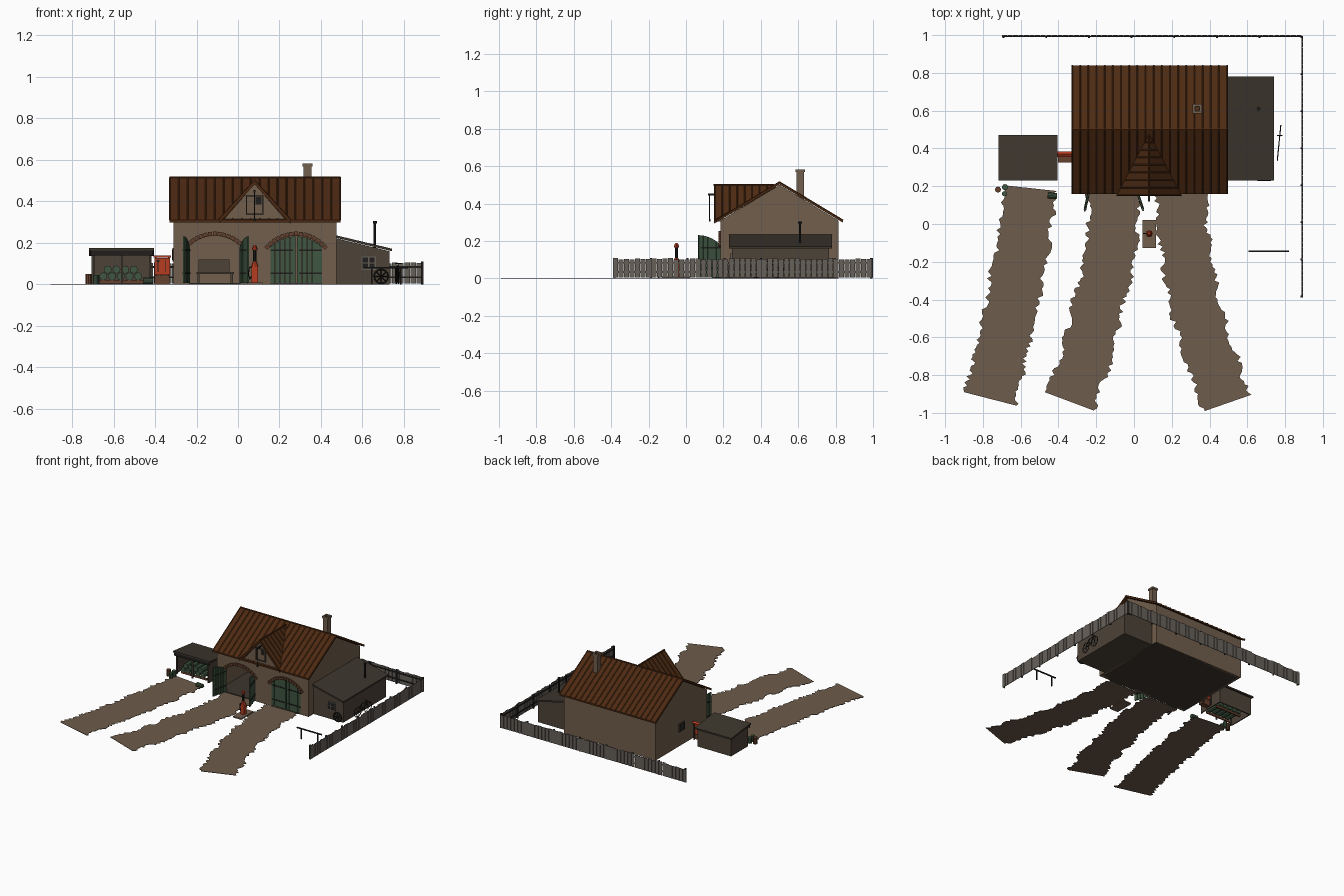
import bpy, bmesh, math, random
from mathutils import Vector, Matrix

if "Cube" in bpy.data.objects:
    bpy.data.objects.remove(bpy.data.objects["Cube"])
random.seed(4)

def mat(name, r, g, b):
    m = bpy.data.materials.new(name)
    m.diffuse_color = (r, g, b, 1)
    m.use_nodes = True
    m.node_tree.nodes["Principled BSDF"].inputs["Base Color"].default_value = m.diffuse_color
    return m

PLASTER = mat("plaster", .165, .112, .074)
DIRT = mat("dirt", .155, .107, .069)
TILE = mat("roof_tile", .075, .023, .006)
FELT = mat("dark_felt", .046, .037, .026)
WOOD = mat("weathered_wood", .075, .056, .040)
GREEN = mat("green_paint", .050, .092, .052)
RED = mat("red_paint", .46, .045, .015)
GREY = mat("grey_planks", .135, .118, .102)
IRON = mat("black_iron", .014, .013, .012)
BRICK = mat("brick", .13, .052, .027)

def box(bm, x0, x1, y0, y1, z0, z1, m=Matrix()):
    s = Matrix.Diagonal((x1 - x0, y1 - y0, z1 - z0, 1))
    c = Matrix.Translation(((x0 + x1) / 2, (y0 + y1) / 2, (z0 + z1) / 2))
    bmesh.ops.create_cube(bm, size=1, matrix=m @ c @ s)

def prism(bm, pts, axis, a, b, m=Matrix()):
    """Extrude a 2D outline along an axis from a to b."""
    place = {'x': lambda p, t: (t, p[0], p[1]), 'y': lambda p, t: (p[0], t, p[1]),
             'z': lambda p, t: (p[0], p[1], t)}[axis]
    lo = [bm.verts.new(m @ Vector(place(p, a))) for p in pts]
    hi = [bm.verts.new(m @ Vector(place(p, b))) for p in pts]
    bm.faces.new(lo)
    bm.faces.new(hi[::-1])
    for i in range(len(pts)):
        j = (i + 1) % len(pts)
        bm.faces.new((lo[i], hi[i], hi[j], lo[j]))

def rod(bm, p, q, r, seg=6, r2=None):
    p, q = Vector(p), Vector(q)
    d = q - p
    m = Matrix.Translation((p + q) / 2) @ d.to_track_quat('Z', 'Y').to_matrix().to_4x4()
    bmesh.ops.create_cone(bm, cap_ends=True, segments=seg, radius1=r,
                          radius2=r if r2 is None else r2, depth=d.length, matrix=m)

def wheel(bm, c, r, t, u, seg=14, spokes=6):
    """Spoked wheel in the plane of horizontal direction u and z."""
    c, u, z = Vector(c), Vector(u).normalized(), Vector((0, 0, 1))
    at = lambda a: c + (u * math.cos(a) + z * math.sin(a)) * r
    for i in range(seg):
        rod(bm, at(math.tau * i / seg), at(math.tau * (i + 1) / seg), t, 5)
    for i in range(spokes):
        rod(bm, c, at(math.tau * i / spokes), t * .6, 4)

def part(name, material, build):
    bm = bmesh.new()
    build(bm)
    bmesh.ops.recalc_face_normals(bm, faces=bm.faces)
    me = bpy.data.meshes.new(name)
    bm.to_mesh(me)
    bm.free()
    me.materials.append(material)
    ob = bpy.data.objects.new(name, me)
    bpy.context.collection.objects.link(ob)
    return ob

def boxes(name, material, *dims):
    part(name, material, lambda bm: [box(bm, *d) for d in dims])

def prisms(name, material, *args):
    part(name, material, lambda bm: [prism(bm, *a) for a in args])

# --- main building ---
HW, RISE, SPRING = .124, .052, .182
RAD = (HW * HW + RISE * RISE) / (2 * RISE)
ANG = math.asin(HW / RAD)
def arc_z(dx):
    return SPRING + RISE - RAD + math.sqrt(RAD * RAD - dx * dx)
def arch(c, n=10):
    xs = [-HW + 2 * HW * i / n for i in range(n + 1)]
    return [(c - HW, 0)] + [(c + x, arc_z(x)) for x in xs] + [(c + HW, 0)]
A1, A2 = -.112, .28

prisms("front_wall", PLASTER, ([(-.31, 0)] + arch(A1) + arch(A2) + [(.475, 0), (.475, .31), (-.31, .31)], 'y', .185, .205))
gable = [(.185, 0), (.815, 0), (.815, .31), (.5, .5), (.185, .31)]
prisms("gable_walls", PLASTER, (gable, 'x', -.31, -.295), (gable, 'x', .46, .475))
boxes("back_wall", PLASTER, (-.31, .475, .8, .815, 0, .31))
boxes("floor", FELT, (-.31, .475, .185, .815, 0, .006))
prisms("main_roof", TILE, ([(.16, .31), (.5, .515), (.84, .31), (.84, .298), (.5, .502), (.16, .298)], 'x', -.33, .495))

def roof_ribs(bm):
    for i in range(20):
        x = -.328 + i * .821 / 19
        for y in (.16, .84):
            rod(bm, (x, y, .31), (x, .5, .515), .004, 5)
    rod(bm, (-.33, .5, .514), (.495, .5, .514), .006, 6)
part("roof_ribs", TILE, roof_ribs)

def chimney(bm):
    for x0, x1, y0, y1 in ((.315, .355, .59, .60), (.315, .355, .62, .63), (.315, .325, .6, .62), (.345, .355, .6, .62)):
        box(bm, x0, x1, y0, y1, .42, .57)
    for x0, x1, y0, y1 in ((.31, .36, .585, .597), (.31, .36, .623, .635), (.31, .322, .597, .623), (.348, .36, .597, .623)):
        box(bm, x0, x1, y0, y1, .568, .583)
part("chimney", PLASTER, chimney)

# --- dormer with hoist ---
def dormer_roof(bm):
    for s in (-1, 1):
        top = [bm.verts.new(v) for v in ((.08, .15, .5), (.08 + s * .172, .15, .312), (.08, .478, .5))]
        low = [bm.verts.new(v.co - Vector((0, 0, .018))) for v in top]
        bm.faces.new(top)
        bm.faces.new(low)
        for i in range(3):
            j = (i + 1) % 3
            bm.faces.new((top[i], top[j], low[j], low[i]))
        for k in range(0, 8):  # tile ribs
            y = .153 + k * .04
            t = 1 - (y - .15) / .328
            rod(bm, (.08, y, .5), (.08 + s * .172 * t, y, .5 - .188 * t), .004, 5)
    rod(bm, (.08, .148, .5), (.08, .47, .5), .006)
part("dormer_roof", TILE, dormer_roof)
prisms("dormer_gable", PLASTER, ([(-.075, .305), (.235, .305), (.08, .484)], 'y', .168, .2))
boxes("dormer_hatch_frame", WOOD, (.038, .044, .16, .168, .335, .43), (.116, .122, .16, .168, .335, .43),
      (.038, .122, .16, .168, .335, .341), (.038, .122, .16, .168, .424, .43))
boxes("dormer_hatch", IRON, (.084, .114, .163, .168, .385, .422))
def hoist(bm):
    box(bm, .075, .085, .118, .2, .444, .454)
    rod(bm, (.08, .126, .445), (.08, .126, .31), .002)
    box(bm, .074, .086, .122, .13, .305, .318)
part("hoist", IRON, hoist)

# --- arches and doors ---
def voussoirs(bm):
    for c in (A1, A2):
        for i in range(15):
            a = -ANG * 1.08 + 2.16 * ANG * i / 14
            m = Matrix.Translation((c, .182, SPRING + RISE - RAD)) @ Matrix.Rotation(a, 4, 'Y')
            box(bm, -.0095, .0095, -.008, .01, RAD, RAD + .02, m)
part("arch_bricks", BRICK, voussoirs)

def leaf(bm, straps, m, side):
    """Door leaf hinged at the local origin, x running to its free edge."""
    n, w = 5, HW - .002
    for i in range(n):
        a, b = w * i / n, w * (i + 1) / n - .002
        prism(bm, [(a, .006), (b, .006), (b, arc_z(HW - b) - .003), (a, arc_z(HW - a) - .003)], 'y', -.005 + .001 * (i % 2), .004, m)
    for z in (.05, .16):
        box(straps, 0, w * .9, -.008, .006, z, z + .008, m)

def leaves(door, strap):
    def hinge(x, y, ang, mirror):
        return Matrix.Translation((x, y, 0)) @ Matrix.Rotation(math.radians(ang), 4, 'Z') @ Matrix.Diagonal((mirror, 1, 1, 1))
    for m in (hinge(A2 - HW, .192, 0, 1), hinge(A2 + HW, .192, 0, -1),
              hinge(A1 - HW, .183, -102, 1), hinge(A1 + HW, .183, 108, -1)):
        leaf(door, strap, m, 1)
straps = bmesh.new()
part("garage_doors", GREEN, lambda bm: leaves(bm, straps))
def copy_straps(bm):
    me = bpy.data.meshes.new("strap_tmp")
    straps.to_mesh(me)
    bm.from_mesh(me)
    bpy.data.meshes.remove(me)
part("door_straps", IRON, copy_straps)
boxes("workbench", WOOD, (-.2, -.02, .7, .77, .05, .06), (-.195, -.185, .71, .76, 0, .05), (-.035, -.025, .71, .76, 0, .05),
      (-.19, -.04, .785, .8, .06, .12))
boxes("side_window_frame", WOOD, (-.316, -.309, .465, .535, .11, .175))
boxes("side_window_pane", IRON, (-.319, -.315, .473, .497, .118, .167), (-.319, -.315, .503, .527, .118, .167))

# --- lean-to ---
prisms("lean_to_walls", WOOD, ([(.475, 0), (.73, 0), (.73, .16), (.475, .222)], 'y', .245, .765))
prisms("lean_to_roof", FELT, ([(.475, .236), (.742, .172), (.742, .16), (.475, .224)], 'y', .23, .78))
boxes("lean_to_window_frame", GREY, (.595, .665, .238, .246, .07, .135))
boxes("lean_to_window_panes", IRON, *[(x, x + .026, .236, .239, z, z + .024) for x in (.601, .633) for z in (.076, .105)])
part("stove_pipe", IRON, lambda bm: (rod(bm, (.66, .61, .17), (.66, .61, .3), .006, 8), rod(bm, (.66, .61, .293), (.66, .61, .305), .01, 8)))
part("cart_wheel", IRON, lambda bm: wheel(bm, (.69, .232, .037), .034, .004, (1, 0, 0), spokes=8))
def bicycle(bm):
    d = Vector((.018, .18, 0)).normalized()
    c = Vector((.768, .43, .042))
    z = Vector((0, 0, 1))
    back, front = c - d * .055, c + d * .055
    for p in (back, front):
        wheel(bm, p, .038, .003, d)
    seat, head = c - d * .02 + z * .045, c + d * .04 + z * .05
    for p, q in ((back, seat), (seat, head), (head, front), (back, c), (c, head), (c, seat)):
        rod(bm, p, q, .003)
    rod(bm, head + Vector((-.015, 0, .008)), head + Vector((.015, 0, .008)), .003)
part("bicycle", IRON, bicycle)

# --- drum shed ---
boxes("shed_walls", WOOD, (-.7, -.42, .445, .455, 0, .14), (-.705, -.697, .25, .455, 0, .145), (-.425, -.417, .25, .455, 0, .145),
      *[(x - .005, x + .005, .24, .25, 0, .15) for x in (-.695, -.56, -.425)])
prisms("shed_roof", FELT, ([(.23, .175), (.47, .148), (.47, .136), (.23, .163)], 'x', -.717, -.404))
boxes("shed_fascia", IRON, (-.712, -.409, .232, .238, .14, .164))
boxes("drum_rack", BRICK, (-.67, -.45, .26, .27, .004, .02), (-.67, -.45, .37, .38, .004, .02))
def drums(bm):
    for row, n in enumerate((5, 4)):
        for i in range(n):
            x, z = -.565 + (i - (n - 1) / 2) * .042, .039 + row * .032
            rod(bm, (x, .255, z), (x, .39, z), .0195, 8)
    rod(bm, (-.683, .195, 0), (-.683, .195, .045), .016, 10)
    rod(bm, (-.685, .16, 0), (-.685, .16, .045), .014, 10)
    rod(bm, (-.457, .152, .016), (-.408, .148, .016), .016, 10)
part("green_drums", GREEN, drums)
part("rusty_drum", BRICK, lambda bm: rod(bm, (-.72, .182, 0), (-.72, .182, .05), .016, 10))

# --- fire point ---
boxes("fire_board", RED, (-.402, -.328, .366, .374, .045, .128))
prisms("fire_board_roof", RED, ([(.355, .13), (.37, .14), (.385, .13)], 'x', -.407, -.322))
boxes("fire_board_posts", WOOD, (-.4, -.393, .374, .382, 0, .13), (-.337, -.33, .374, .382, 0, .13))
boxes("sand_box", BRICK, (-.402, -.33, .325, .362, 0, .042))
boxes("fire_tools", IRON, (-.388, -.384, .362, .366, .06, .12), (-.35, -.346, .362, .366, .06, .12), (-.394, -.378, .361, .366, .108, .118))

# --- fuel pump ---
boxes("pump_plinth", PLASTER, (.045, .117, -.127, .022, 0, .01))
def pump(bm):
    box(bm, .066, .096, -.066, -.036, .01, .085)
    rod(bm, (.081, -.051, .085), (.081, -.051, .11), .018, 8, .01)
    rod(bm, (.081, -.051, .165), (.081, -.051, .175), .013, 8)
    bmesh.ops.create_uvsphere(bm, u_segments=8, v_segments=6, radius=.011, matrix=Matrix.Translation((.081, -.051, .179)))
part("fuel_pump", RED, pump)
def pump_fittings(bm):
    rod(bm, (.081, -.051, .11), (.081, -.051, .167), .009, 8)
    pts = [(.066, -.051, .085), (.054, -.051, .08), (.05, -.051, .05), (.056, -.051, .025), (.066, -.051, .04)]
    for p, q in zip(pts, pts[1:]):
        rod(bm, p, q, .003)
part("pump_glass_and_hose", IRON, pump_fittings)

# --- fence and tie rail ---
def fence_planks(bm):
    def run(a, b, place):
        n = int((b - a) / .029)
        for i in range(n):
            s = a + (b - a) * i / n
            place(s, s + (b - a) / n - .003, .104 + random.uniform(-.004, .006))
    run(-.70, .89, lambda a, b, h: box(bm, a, b, .996, 1.0, .004, h))
    run(-.39, .995, lambda a, b, h: box(bm, .891, .895, a, b, .004, h))
part("fence_planks", GREY, fence_planks)
def fence_frame(bm):
    for z in (.03, .08):
        box(bm, -.70, .89, .991, .996, z, z + .009)
        box(bm, .886, .891, -.39, .995, z, z + .009)
    for i in range(8):
        box(bm, -.695 + i * .2257, -.685 + i * .2257, .986, .996, 0, .11)
        box(bm, .881, .891, -.388 + i * .196, -.378 + i * .196, 0, .11)
part("fence_frame", IRON, fence_frame)
boxes("tie_rail", IRON, (.607, .82, -.149, -.141, .076, .084), (.64, .648, -.149, -.141, 0, .08), (.78, .788, -.149, -.141, 0, .08))

# --- dirt tracks with ragged edges ---
def track(name, path, width, n=75):
    pts = [Vector(p) for p in path]
    def at(t):
        f = min(max(t, 0), .9999) * (len(pts) - 1)
        return pts[int(f)].lerp(pts[int(f) + 1], f % 1)
    def build(bm):
        left, right = [], []
        for i in range(n + 1):
            t = i / n
            d = (at(t + .1) - at(t - .1)).normalized()
            for side, s in ((left, 1), (right, -1)):
                w = width / 2 + random.uniform(-.016, .012) + .007 * math.sin(i * .45 + s)
                side.append(at(t) + Vector((d.y, -d.x)) * s * w)
        for k in range(n):
            prism(bm, [left[k], right[k], right[k + 1], left[k + 1]], 'z', 0, .003)
        bmesh.ops.remove_doubles(bm, verts=bm.verts, dist=1e-5)
    part(name, DIRT, build)
track("left_track", [(-.55, .19), (-.575, -.04), (-.625, -.3), (-.675, -.55), (-.72, -.75), (-.765, -.925)], .275)
track("middle_track", [(-.11, .18), (-.11, -.03), (-.14, -.25), (-.2, -.46), (-.25, -.7), (-.34, -.94)], .265)
track("right_track", [(.25, .18), (.255, -.03), (.29, -.25), (.335, -.47), (.41, -.72), (.49, -.95)], .265)
